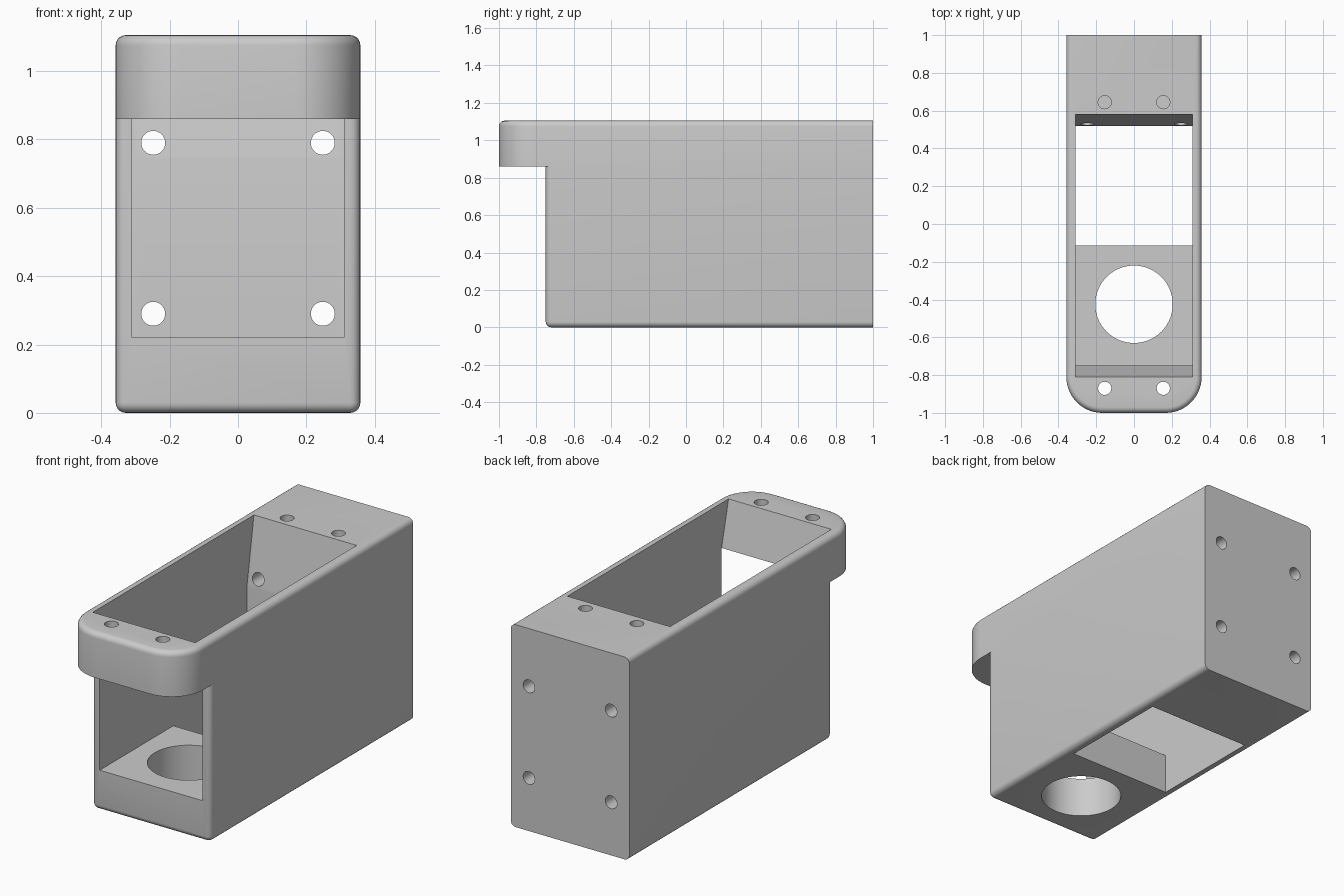
import bpy, bmesh
from mathutils import Matrix, Vector

cube = bpy.data.objects.get("Cube")
if cube:
    bpy.data.objects.remove(cube, do_unlink=True)

HALF_W, TOP, STEP_Z, STEP_Y = 0.358, 1.105, 0.86, -0.75
EDGE_R, CORNER_R = 0.03, 0.19

grey = bpy.data.materials.new("light_grey_plastic")
grey.use_nodes = True
grey.diffuse_color = (0.6, 0.6, 0.6, 1)
grey.node_tree.nodes["Principled BSDF"].inputs["Base Color"].default_value = (0.6, 0.6, 0.6, 1)


def make_object(name, bm):
    bmesh.ops.recalc_face_normals(bm, faces=bm.faces)
    mesh = bpy.data.meshes.new(name)
    bm.to_mesh(mesh)
    bm.free()
    mesh.materials.append(grey)
    obj = bpy.data.objects.new(name, mesh)
    bpy.context.collection.objects.link(obj)
    return obj


def box(y0, y1, z0, z1):
    bm = bmesh.new()
    place = Matrix.Translation((0, (y0 + y1) / 2, (z0 + z1) / 2))
    size = Matrix.Diagonal((2 * HALF_W, y1 - y0, z1 - z0, 1))
    bmesh.ops.create_cube(bm, size=1, matrix=place @ size)
    return bm


def round_edges(bm, rule, radius, segments):
    """Round every edge whose two end points satisfy the rule."""
    edges = [e for e in bm.edges if rule(e.verts[0].co, e.verts[1].co)]
    bmesh.ops.bevel(bm, geom=edges, offset=radius, segments=segments,
                    profile=0.5, affect='EDGES', clamp_overlap=False)


def front_vertical(a, b):
    return a.y < 0 and b.y < 0 and abs(a.z - b.z) > 0.1


def rim(z):
    """Edges lying at height z, apart from the square rear edge."""
    return lambda a, b: (abs(a.z - z) < 1e-4 and abs(b.z - z) < 1e-4
                         and not (a.y > 0.99 and b.y > 0.99))


def combine(obj, other, operation):
    mod = obj.modifiers.new("combine", 'BOOLEAN')
    mod.object, mod.operation, mod.solver = other, operation, 'EXACT'
    bpy.context.view_layer.objects.active = obj
    bpy.ops.object.modifier_apply(modifier=mod.name)
    bpy.data.objects.remove(other, do_unlink=True)


def drill(obj, centre, axis, radius, length, sides=32):
    bm = bmesh.new()
    turn = Vector(axis).to_track_quat('Z', 'Y').to_matrix().to_4x4()
    bmesh.ops.create_cone(bm, cap_ends=True, segments=sides, radius1=radius, radius2=radius,
                          depth=length, matrix=Matrix.Translation(centre) @ turn)
    combine(obj, make_object("hole_cutter", bm), 'DIFFERENCE')


# Lower body with small rounded edges
bm = box(STEP_Y, 1, 0, STEP_Z)
round_edges(bm, front_vertical, EDGE_R, 5)
round_edges(bm, rim(0), EDGE_R, 5)
housing = make_object("housing", bm)

# Upper body with the overhanging rounded nose
bm = box(-1, 1, STEP_Z, TOP)
round_edges(bm, front_vertical, CORNER_R, 14)
round_edges(bm, rim(TOP), EDGE_R, 5)
combine(housing, make_object("upper_body", bm), 'UNION')

# Inner cavity: flared top, open front, floor ledge, open bottom
profile = [(-0.833, 1.2), (0.596, 1.2), (0.52, 0.74), (0.52, -0.1), (-0.115, -0.1),
           (-0.115, 0.22), (-0.85, 0.22), (-0.85, 0.8), (STEP_Y, STEP_Z)]
bm = bmesh.new()
side = bm.faces.new([bm.verts.new((-0.31, y, z)) for y, z in profile])
sweep = bmesh.ops.extrude_face_region(bm, geom=[side])
bmesh.ops.translate(bm, vec=(0.62, 0, 0),
                    verts=[v for v in sweep["geom"] if isinstance(v, bmesh.types.BMVert)])
combine(housing, make_object("cavity_cutter", bm), 'DIFFERENCE')

# Large round opening in the floor
drill(housing, (0, -0.425, 0.1), (0, 0, 1), 0.205, 0.5, 64)

# Screw holes: through the nose, blind in the rear block, through the rear wall
for s in (-1, 1):
    drill(housing, (s * 0.155, -0.87, 1), (0, 0, 1), 0.035, 0.6)
    drill(housing, (s * 0.155, 0.645, TOP), (0, 0, 1), 0.035, 0.6)
    for z in (0.29, 0.79):
        drill(housing, (s * 0.248, 0.75, z), (0, 1, 0), 0.035, 0.8)

# Smooth shading on the curves, crisp corners elsewhere
bpy.ops.object.select_all(action='DESELECT')
housing.select_set(True)
bpy.context.view_layer.objects.active = housing
bpy.ops.object.shade_smooth_by_angle(angle=0.5)
